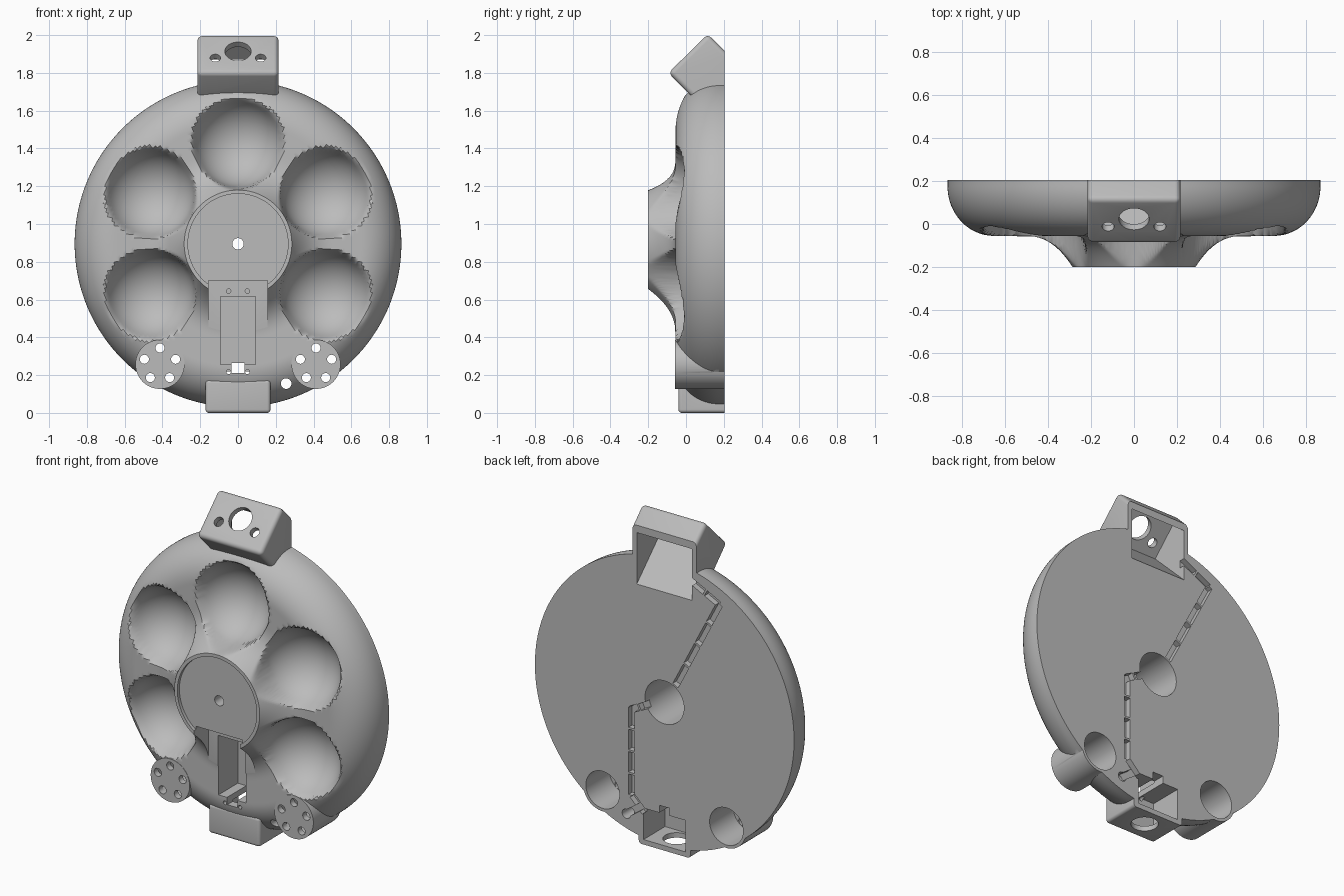
import bpy, bmesh
from math import sin, cos, pi, radians, sqrt, hypot
from mathutils import Matrix, Vector

cube = bpy.data.objects.get("Cube")
if cube:
    bpy.data.objects.remove(cube)

CZ = 0.895       # height of the disc axis
BACK = 0.205     # flat rear plane
RIM = 0.865
HUB = 0.285
SEGS = 216

grey = bpy.data.materials.new("plain grey")
grey.use_nodes = True
grey.diffuse_color = (0.5, 0.5, 0.5, 1)
grey.node_tree.nodes["Principled BSDF"].inputs["Base Color"].default_value = (0.5, 0.5, 0.5, 1)

added = bpy.data.collections.new("added_parts")
cutters = bpy.data.collections.new("cutters")
for c in (added, cutters):
    bpy.context.scene.collection.children.link(c)


def make(name, bm, coll):
    bmesh.ops.recalc_face_normals(bm, faces=bm.faces)
    me = bpy.data.meshes.new(name)
    bm.to_mesh(me)
    bm.free()
    me.materials.append(grey)
    ob = bpy.data.objects.new(name, me)
    coll.objects.link(ob)
    return ob


def prism(name, coll, half, pts, bevel=0):
    """Side outline of (y, z) points, extruded across x."""
    bm = bmesh.new()
    face = bm.faces.new([bm.verts.new((-half, y, z)) for y, z in pts])
    ext = bmesh.ops.extrude_face_region(bm, geom=[face])["geom"]
    bmesh.ops.translate(bm, vec=(2 * half, 0, 0),
                        verts=[v for v in ext if isinstance(v, bmesh.types.BMVert)])
    if bevel:
        edges = [e for e in bm.edges if min(v.co.y for v in e.verts) < BACK - 0.001]
        bmesh.ops.bevel(bm, geom=edges, offset=bevel, segments=5, profile=0.5, affect='EDGES')
    return make(name, bm, coll)


def box(name, coll, half, y0, y1, z0, z1, bevel=0):
    return prism(name, coll, half, [(y0, z0), (y1, z0), (y1, z1), (y0, z1)], bevel)


def rod(name, coll, a, b, r, segs=32):
    a, b = Vector(a), Vector(b)
    bm = bmesh.new()
    turn = (b - a).to_track_quat('Z', 'Y').to_matrix().to_4x4()
    bmesh.ops.create_cone(bm, cap_ends=True, segments=segs, radius1=r, radius2=r,
                          depth=(b - a).length, matrix=Matrix.Translation((a + b) / 2) @ turn)
    return make(name, bm, coll)


def bore(name, x, z, r, y0=-0.5, y1=0.5, coll=cutters, segs=32):
    return rod(name, coll, (x, y0, z), (x, y1, z), r, segs)


def groove(p, q, count):
    """Cable groove in the rear, broken by thin bridges."""
    p, q = Vector((p[0], 0, p[1])), Vector((q[0], 0, q[1]))
    d = (q - p) / count
    for i in range(count):
        mid = p + d * (i + 0.5)
        turn = d.to_track_quat('X', 'Y').to_matrix().to_4x4()
        bm = bmesh.new()
        size = Matrix.Diagonal((d.length - 0.012, 0.04, 0.04, 1))
        # keep the groove section square to the rear plane
        bmesh.ops.create_cube(bm, size=1, matrix=Matrix.Translation((mid.x, BACK - 0.015, mid.z)) @ turn @ size)
        make("groove_cut", bm, cutters)


# Shell: lathe profile with five blended bowls pressed into its front
bowls = [(0.54 * cos(radians(a)), 0.54 * sin(radians(a))) for a in (90, 30, 150, 210, 330)]


def bowl_depth(d):
    r, centre = 0.24, -0.1
    return centre + sqrt(r * r - d * d) if d < r else centre - 8 * (d - r)


def front(r, x, z):
    y = -0.055
    if r < 0.515:
        y -= 0.145 * ((0.515 - r) / 0.23) ** 2.5
    if r > 0.65:
        t = min(1, (r - 0.65) / 0.215)
        y += 0.23 * (1 - sqrt(1 - t * t))
    k = 0.05
    for bx, bz in bowls:
        s = bowl_depth(hypot(x - bx, z - bz))
        h = max(k - abs(s - y), 0)
        y = max(s, y) + h * h / (4 * k)
    return y


bm = bmesh.new()
loops = []
rows = [(0.265, -0.18), (0.265, -0.2), (HUB, -0.2)]
rows += [(HUB + (0.65 - HUB) * i / 44, None) for i in range(1, 45)]
rows += [(0.65 + 0.215 * sin(pi / 2 * i / 24), None) for i in range(1, 25)]
rows += [(RIM, BACK)]
for r, y in rows:
    loop = []
    for s in range(SEGS):
        x, z = r * cos(2 * pi * s / SEGS), r * sin(2 * pi * s / SEGS)
        loop.append(bm.verts.new((x, front(r, x, z) if y is None else y, CZ + z)))
    loops.append(loop)
for a, b in zip(loops, loops[1:]):
    for s in range(SEGS):
        t = (s + 1) % SEGS
        bm.faces.new((a[s], a[t], b[t], b[s]))
bm.faces.new(loops[0])
bm.faces.new(loops[-1])
shell = make("bowl_disc_housing", bm, bpy.context.scene.collection)

# Tilted head at the top and square foot at the bottom
prism("tilted_head", added, 0.215,
      [(BACK, 1.915), (0.115, 2.005), (-0.093, 1.8), (0.05, 1.655), (BACK, 1.5)], 0.025)
box("foot", added, 0.172, -0.04, BACK, 0, 0.175, 0.018)

# Round posts with a ring of five holes and a rear socket
for side in (-1, 1):
    x, z = side * 0.413, 0.257
    bore("post", x, z, 0.13, -0.057, BACK, added, 64)
    bore("post_socket", x, z, 0.112, -0.02, 0.3, segs=64)
    for i in range(5):
        a = pi / 2 + i * 2 * pi / 5
        bore("post_hole", x + 0.087 * cos(a), z + 0.087 * sin(a), 0.024, -0.3, 0.1, segs=24)

# Head cavity and its three slanted holes
prism("head_cavity", cutters, 0.185,
      [(0.225, 1.54), (-0.04, 1.8), (0.118, 1.957), (0.225, 1.85)])
for x, z, r in ((0, 1.915, 0.07), (-0.12, 1.88, 0.028), (0.12, 1.88, 0.028)):
    y = z - 1.893
    rod("head_hole", cutters, (x, y - 0.1, z + 0.1), (x, y + 0.06, z - 0.06), r)

# Hub bore, rear socket, flat notch and deep slot
bore("hub_bore", 0, CZ, 0.03)
bore("hub_socket", 0, CZ, 0.13, -0.1, 0.3, segs=64)
box("notch", cutters, 0.155, -0.4, -0.058, 0.2, 0.7)
box("slot", cutters, 0.092, -0.4, 0.13, 0.255, 0.615)
box("cable_gap", cutters, 0.035, -0.4, 0.4, 0.21, 0.265)
for x in (-0.05, 0.05):
    for z in (0.217, 0.645):
        bore("screw_hole", x, z, 0.012, -0.3, 0.02, segs=16)

# Foot cavity with its floor hole, and the side cable hole
box("foot_cavity", cutters, 0.14, 0, 0.4, 0.03, 0.22)
rod("foot_hole", cutters, (0, 0.09, -0.1), (0, 0.09, 0.1), 0.075, 48)
bore("cable_hole", 0.255, 0.155, 0.028)

# Rear cable grooves
groove((-0.17, 1.68), (-0.37, 1.58), 2)
groove((-0.37, 1.59), (-0.07, 1.01), 4)
groove((0.11, 0.85), (0.23, 0.79), 2)
groove((0.22, 0.81), (0.22, 0.27), 4)
groove((0.22, 0.28), (0.13, 0.19), 1)
groove((0.255, 0.155), (0.17, 0.215), 1)

# Combine everything, then drop the helpers
bpy.context.view_layer.objects.active = shell
shell.select_set(True)
for coll, op in ((added, 'UNION'), (cutters, 'DIFFERENCE')):
    mod = shell.modifiers.new(op.lower(), 'BOOLEAN')
    mod.operation = op
    mod.operand_type = 'COLLECTION'
    mod.collection = coll
    mod.solver = 'EXACT'
    bpy.ops.object.modifier_apply(modifier=mod.name)
for coll in (added, cutters):
    for ob in list(coll.objects):
        bpy.data.objects.remove(ob)
    bpy.data.collections.remove(coll)

# Centre the origin frame and shade
bpy.ops.object.select_all(action='DESELECT')
shell.select_set(True)
bpy.ops.object.shade_smooth_by_angle(angle=radians(32))
